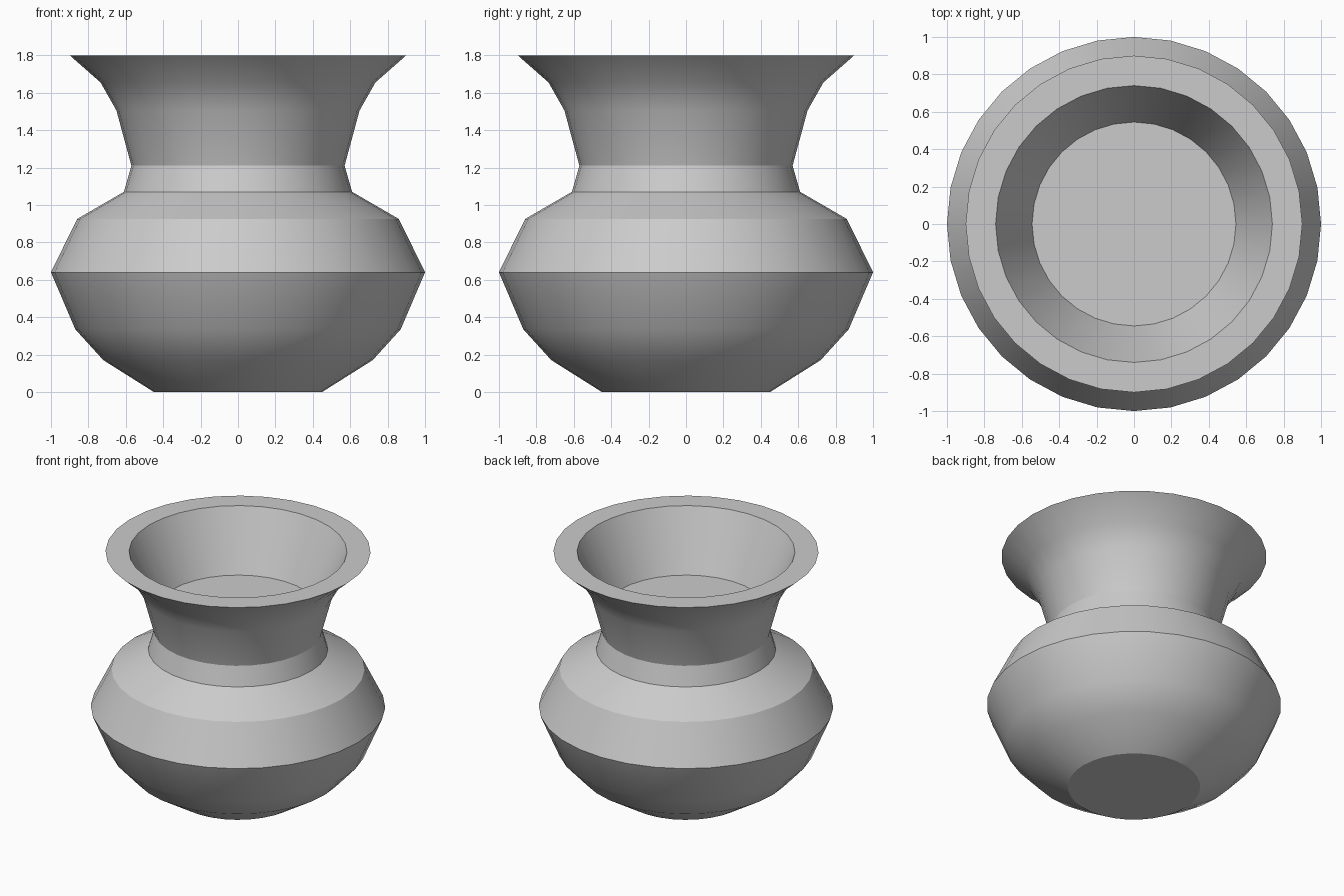
import bpy, bmesh, math

if "Cube" in bpy.data.objects:
    bpy.data.objects.remove(bpy.data.objects["Cube"])

SIDES = 32

# Outer wall from base to lip, then inside wall down to the raised floor (radius, height)
profile = [(0.45, 0), (0.72, 0.17), (0.87, 0.335), (1.0, 0.64), (0.86, 0.925),
           (0.61, 1.07), (0.57, 1.21), (0.65, 1.505), (0.735, 1.655), (0.9, 1.8),
           (0.74, 1.8), (0.545, 1.37)]

bm = bmesh.new()
rings = [[bm.verts.new((r * math.cos(2 * math.pi * i / SIDES),
                        r * math.sin(2 * math.pi * i / SIDES), z))
          for i in range(SIDES)] for r, z in profile]

# Walls
for low, high in zip(rings, rings[1:]):
    for i in range(SIDES):
        j = (i + 1) % SIDES
        bm.faces.new((low[i], low[j], high[j], high[i]))

# Base and inner floor
bm.faces.new(rings[0][::-1])
bm.faces.new(rings[-1])

mesh = bpy.data.meshes.new("vase")
bm.to_mesh(mesh)
bm.free()
vase = bpy.data.objects.new("vase", mesh)
bpy.context.collection.objects.link(vase)

# Smooth shading with crisp shoulder, neck and rim
bpy.context.view_layer.objects.active = vase
vase.select_set(True)
bpy.ops.object.shade_smooth_by_angle(angle=math.radians(27))
